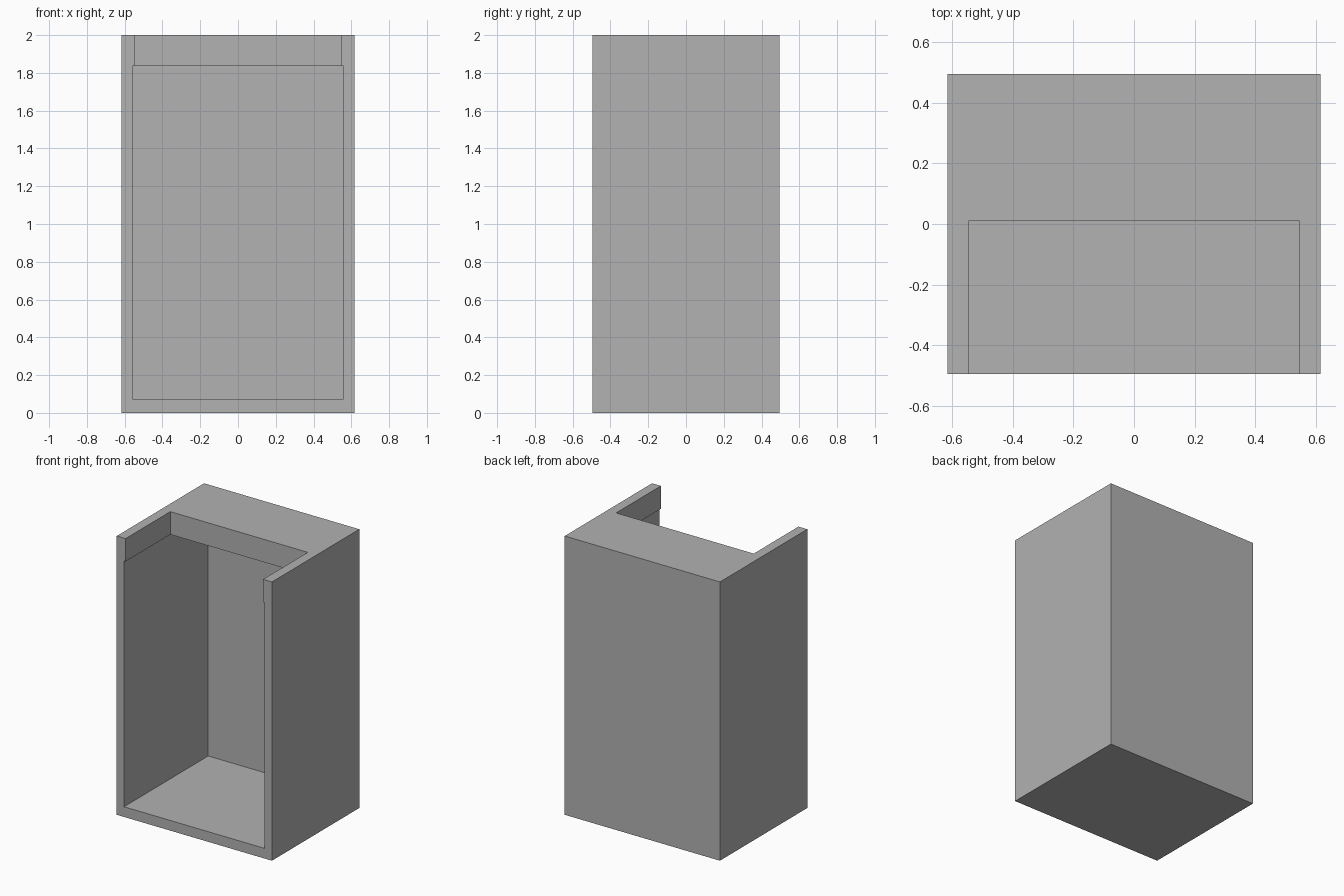
import bpy

cube = bpy.data.objects.get("Cube")
if cube:
    bpy.data.objects.remove(cube, do_unlink=True)

# One plain grey
grey = bpy.data.materials.new("plain_grey")
grey.use_nodes = True
colour = (0.445, 0.445, 0.445, 1)
grey.diffuse_color = colour
grey.node_tree.nodes["Principled BSDF"].inputs["Base Color"].default_value = colour


def box(name, x, y, z):
    """Box spanning the given (low, high) ranges."""
    spans = (x, y, z)
    bpy.ops.mesh.primitive_cube_add(size=1, location=[(a + b) / 2 for a, b in spans])
    obj = bpy.context.object
    obj.name = name
    obj.scale = [b - a for a, b in spans]
    bpy.ops.object.transform_apply(location=True, rotation=False, scale=True)
    obj.data.materials.append(grey)
    return obj


W, D, H = 0.616, 0.495, 2.0   # half width, half depth, height
CEILING = 1.836

# Outer shell
cabinet = box("cabinet_shell", (-W, W), (-D, D), (0, H))

# Open-fronted interior, and the slot in the front of the top panel
cutters = [
    box("interior_cutter", (-0.558, 0.558), (-D - 0.2, 0.459), (0.073, CEILING)),
    box("top_slot_cutter", (-0.546, 0.546), (-D - 0.3, 0.012), (CEILING - 0.3, H + 0.2)),
]
for cutter in cutters:
    cutter.hide_render = True
    cut = cabinet.modifiers.new(cutter.name, 'BOOLEAN')
    cut.operation = 'DIFFERENCE'
    cut.solver = 'EXACT'
    cut.object = cutter
    bpy.context.view_layer.objects.active = cabinet
    bpy.ops.object.modifier_apply(modifier=cut.name)
    bpy.data.objects.remove(cutter, do_unlink=True)
